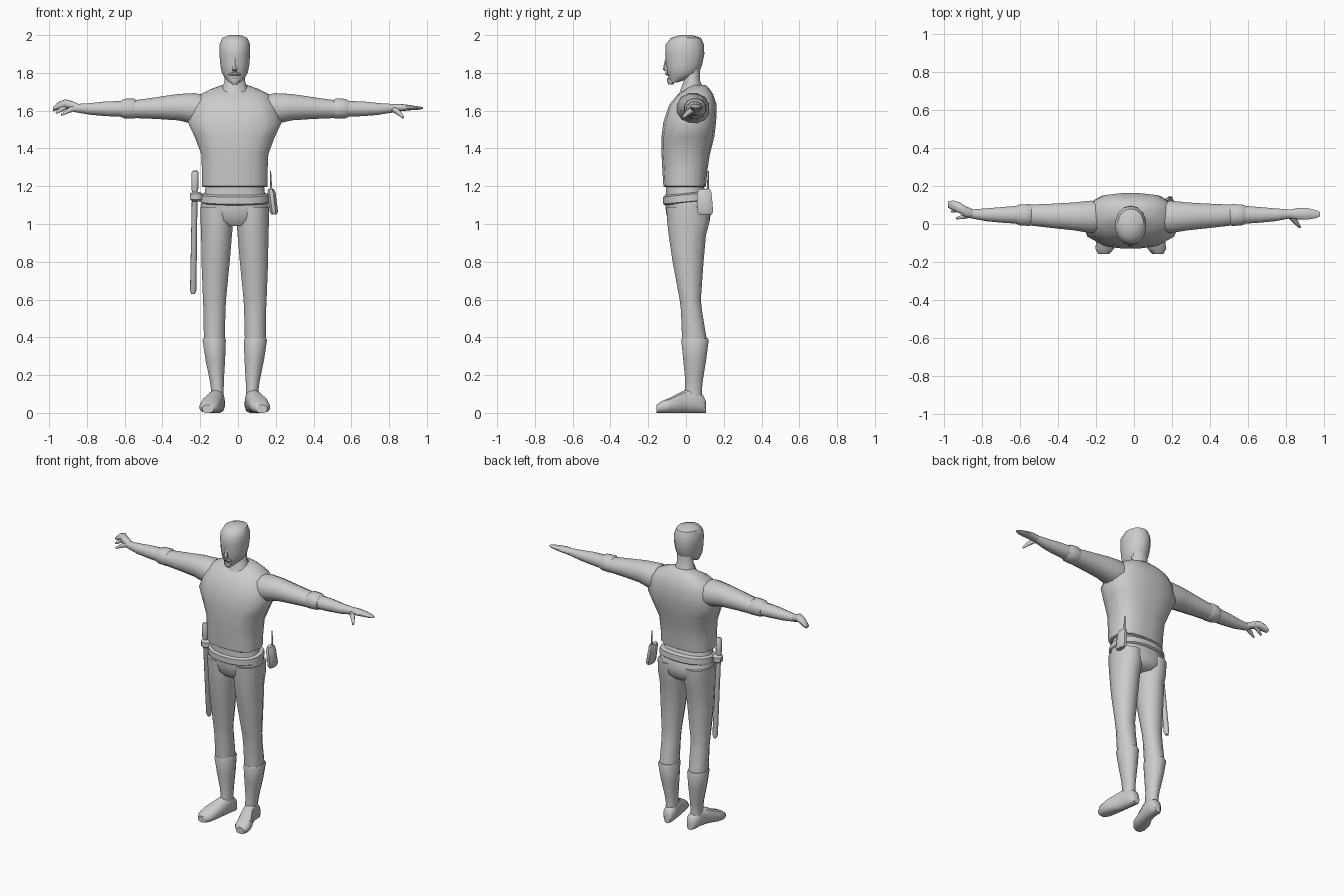
import bpy, bmesh, math
from mathutils import Vector

CX = -0.017   # body centre line

grey = bpy.data.materials.new("plain grey")
grey.diffuse_color = (0.6, 0.6, 0.6, 1)


def loft(name, rings, n=12, p=2.0):
    """Skin rings given as (centre, half axis u, half axis v); p sets squareness."""
    bm = bmesh.new()
    loops = []
    for c, u, v in rings:
        loop = []
        for i in range(n):
            a = 2 * math.pi * (i + 0.5) / n
            ca, sa = math.cos(a), math.sin(a)
            k = (abs(ca) ** p + abs(sa) ** p) ** (-1 / p)
            loop.append(bm.verts.new(Vector(c) + Vector(u) * ca * k + Vector(v) * sa * k))
        loops.append(loop)
    for a, b in zip(loops, loops[1:]):
        for i in range(n):
            j = (i + 1) % n
            bm.faces.new((a[i], a[j], b[j], b[i]))
    bm.faces.new(loops[0][::-1])
    bm.faces.new(loops[-1])
    bmesh.ops.recalc_face_normals(bm, faces=bm.faces)
    me = bpy.data.meshes.new(name)
    bm.to_mesh(me)
    bm.free()
    me.materials.append(grey)
    ob = bpy.data.objects.new(name, me)
    bpy.context.collection.objects.link(ob)
    return ob


def stack(name, rows, n=12, p=2.0, tilt=0.0):
    """Centred body part: rows of (z, half width, y front, y back)."""
    loft(name, [((CX, (a + b) / 2, z + tilt * (a + b) / 2), (h, 0, 0),
                 (0, (b - a) / 2, tilt * (b - a) / 2)) for z, h, a, b in rows], n, p)


def column(name, s, rows, n=12, p=2.2):
    """Leg part on side s: rows of (z, inner x, outer x, y front, y back)."""
    loft(name, [((CX + s * (i + o) / 2, (a + b) / 2, z), ((o - i) / 2, 0, 0),
                 (0, (b - a) / 2, 0)) for z, i, o, a, b in rows], n, p)


def limb(name, s, rows, n=10, p=2.2):
    """Arm part on side s: rows of (x, y front, y back, z low, z high)."""
    loft(name, [((CX + s * x, (a + b) / 2, (l + h) / 2), (0, (b - a) / 2, 0),
                 (0, 0, (h - l) / 2)) for x, a, b, l, h in rows], n, p)


def rod(name, pts, n=8):
    """Round bar through rows of (x, y, z, radius)."""
    d = (Vector(pts[-1][:3]) - Vector(pts[0][:3])).normalized()
    u = d.orthogonal().normalized()
    v = d.cross(u)
    loft(name, [(q[:3], u * q[3], v * q[3]) for q in pts], n)


# Head and face
stack("head", [(1.748, .028, -.088, -.05), (1.775, .055, -.092, .03),
               (1.80, .070, -.100, .068), (1.84, .078, -.106, .085),
               (1.90, .083, -.110, .097), (1.95, .083, -.108, .095),
               (1.985, .068, -.080, .080), (2.0, .030, -.03, .035)], 14, 2.1)
stack("nose", [(1.808, .012, -.108, -.09), (1.818, .017, -.123, -.09),
               (1.85, .011, -.116, -.09), (1.88, .008, -.109, -.09)], 6)
stack("moustache", [(1.785, .034, -.102, -.07), (1.793, .036, -.112, -.07),
                    (1.802, .022, -.113, -.07)], 8)
stack("goatee", [(1.738, .016, -.092, -.065), (1.752, .026, -.103, -.06),
                 (1.772, .026, -.101, -.06)], 8)
stack("neck", [(1.66, .09, -.05, .11), (1.715, .072, -.03, .10),
               (1.755, .056, -.014, .076), (1.83, .056, -.01, .075)])

# Vest and hips
stack("vest", [(1.195, .165, -.112, .098), (1.20, .173, -.12, .106),
               (1.28, .174, -.125, .113), (1.37, .178, -.130, .127),
               (1.46, .212, -.130, .150), (1.54, .250, -.120, .160),
               (1.63, .222, -.090, .163), (1.685, .185, -.045, .145),
               (1.715, .125, .0, .125), (1.735, .07, .025, .105)], 16, 3.0)
stack("hips", [(.99, .09, -.075, .10), (1.02, .155, -.098, .127),
               (1.07, .182, -.108, .133), (1.12, .178, -.11, .125),
               (1.16, .16, -.108, .105), (1.22, .155, -.108, .09)], 16, 2.4)
stack("belt", [(1.11, .172, -.112, .125), (1.118, .183, -.122, .135),
               (1.155, .180, -.122, .132), (1.163, .160, -.112, .12)], 16, 2.4, .1)

for s, side in ((-1, "right"), (1, "left")):
    # Trouser legs, boots and feet
    column(side + "_leg", s, [
        (1.09, .01, .184, -.106, .130), (1.01, .007, .183, -.102, .127),
        (.94, .013, .180, -.094, .108), (.80, .025, .178, -.073, .095),
        (.60, .045, .170, -.035, .080), (.54, .048, .167, -.028, .086),
        (.38, .052, .165, -.022, .113)])
    column(side + "_boot", s, [
        (.395, .050, .168, -.024, .118), (.385, .046, .172, -.027, .122),
        (.28, .050, .156, -.016, .108), (.17, .057, .133, -.005, .090),
        (.12, .058, .126, -.008, .085), (.06, .057, .128, -.01, .09)])
    loft(side + "_foot", [((CX + s * x, y, h / 2), (w, 0, 0), (0, 0, h / 2))
                          for x, y, w, h in [
        (.085, .106, .022, .06), (.088, .09, .036, .095), (.093, .03, .038, .13),
        (.105, -.02, .042, .115), (.127, -.08, .053, .083),
        (.137, -.13, .050, .062), (.142, -.157, .030, .042)]], 12, 2.8)
    # Sleeves, cuffs and forearms
    limb(side + "_sleeve", s, [
        (.17, -.045, .12, 1.53, 1.685), (.21, -.05, .125, 1.525, 1.695),
        (.30, -.035, .115, 1.547, 1.69), (.42, -.022, .108, 1.555, 1.672),
        (.54, -.008, .103, 1.56, 1.655)], 12)
    limb(side + "_cuff", s, [
        (.52, -.004, .10, 1.562, 1.655), (.535, -.012, .106, 1.556, 1.666),
        (.585, -.008, .104, 1.558, 1.664), (.605, .0, .096, 1.567, 1.652)], 12)
    limb(side + "_forearm", s, [
        (.59, .0, .097, 1.567, 1.652), (.68, .006, .09, 1.57, 1.65),
        (.76, .014, .083, 1.577, 1.641), (.85, .031, .076, 1.592, 1.635)], 12)

# Hands: the right one bends back, the left one lies flat
limb("left_hand", 1, [(.83, .032, .075, 1.590, 1.635), (.88, .022, .085, 1.597, 1.636),
                      (.93, .022, .085, 1.602, 1.629), (.975, .03, .074, 1.605, 1.622),
                      (.997, .04, .062, 1.61, 1.618)])
limb("right_hand", -1, [(.83, .032, .078, 1.592, 1.638), (.87, .035, .095, 1.608, 1.654),
                        (.90, .055, .115, 1.614, 1.66), (.935, .07, .125, 1.604, 1.645),
                        (.962, .085, .12, 1.598, 1.618)])
rod("left_thumb", [(.82, .045, 1.61, .016), (.85, .012, 1.59, .014), (.875, -.018, 1.563, .006)])
rod("right_thumb", [(-.85, .055, 1.62, .016), (-.89, .04, 1.603, .014), (-.935, .03, 1.578, .006)])
rod("right_finger", [(-.89, .08, 1.635, .018), (-.93, .075, 1.61, .013), (-.962, .065, 1.588, .006)])

# Baton in its ring, and a radio with an aerial
rod("baton", [(-.227, -.03, 1.282, .012), (-.227, -.029, 1.272, .019),
              (-.228, -.024, 1.19, .019), (-.229, -.023, 1.17, .015),
              (-.237, .027, .65, .017), (-.238, .03, .63, .010)], 10)
loft("baton_ring", [((-.222, -.022, z), (w, 0, 0), (0, w, 0))
                    for z, w in ((1.12, .022), (1.13, .034), (1.16, .034), (1.17, .022))], 8)
loft("radio", [((x, y, z), (w, 0, 0), (0, d, 0)) for x, y, z, w, d in [
    (.190, .102, 1.05, .014, .034), (.190, .102, 1.065, .022, .042),
    (.177, .097, 1.165, .022, .038), (.174, .097, 1.185, .015, .030)]], 8, 6)
rod("aerial", [(.176, .115, 1.17, .007), (.174, .117, 1.21, .006), (.172, .118, 1.28, .003)], 6)

# Smooth shading with sharp edges kept
bpy.ops.object.select_all(action='SELECT')
bpy.context.view_layer.objects.active = bpy.data.objects["vest"]
bpy.ops.object.shade_smooth_by_angle(angle=math.radians(45))
